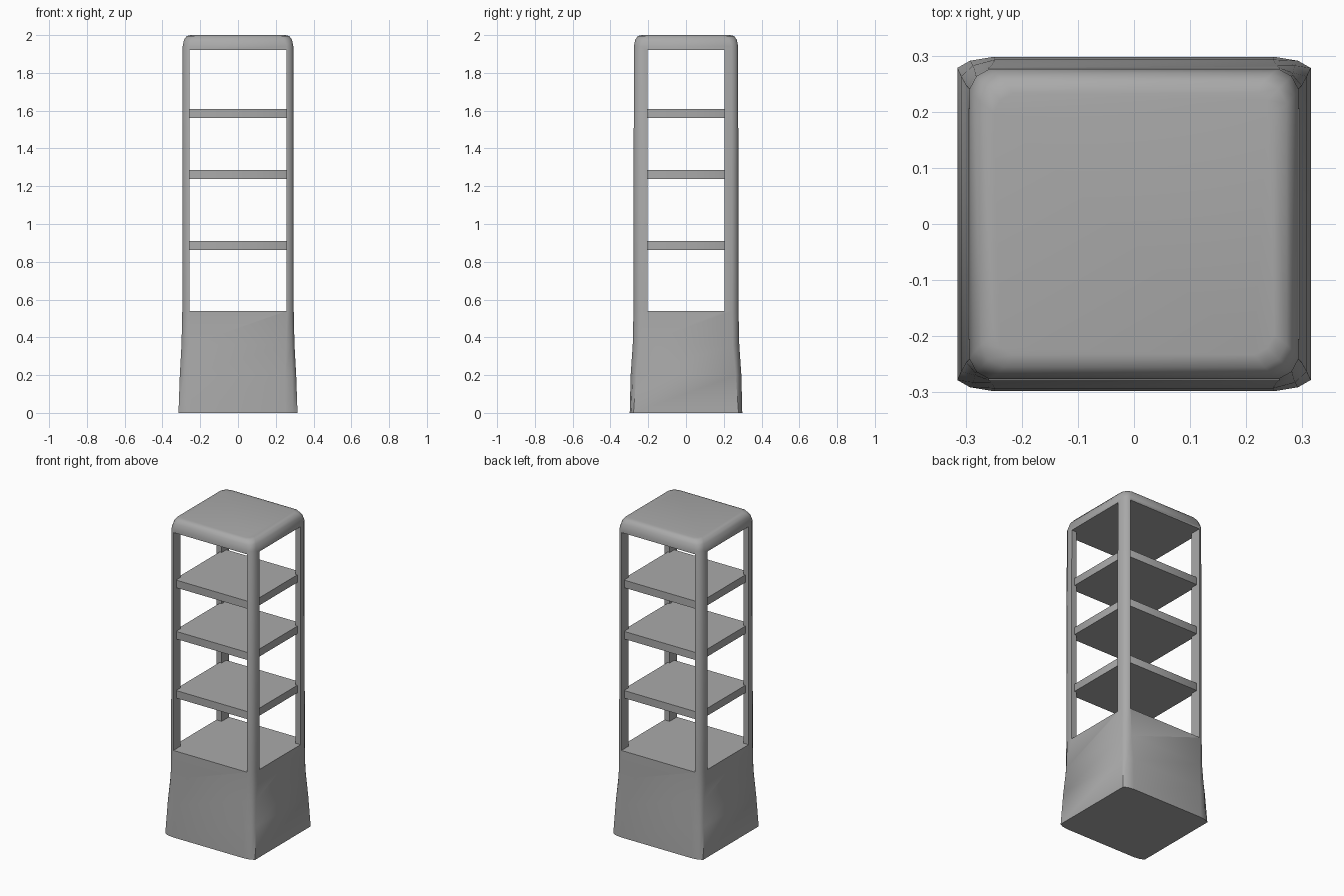
import bpy, bmesh, math

cube = bpy.data.objects.get("Cube")
if cube:
    bpy.data.objects.remove(cube, do_unlink=True)

# Single grey finish
grey = bpy.data.materials.new("grey")
grey.use_nodes = True
colour = (0.4, 0.4, 0.4, 1)
grey.diffuse_color = colour
grey.node_tree.nodes["Principled BSDF"].inputs["Base Color"].default_value = colour


def outline(hx, hy, cx, cy):
    """Rectangle with softened corners, counter-clockwise."""
    corner = [(hx, hy - cy), (hx - cx * 0.35, hy - cy * 0.35), (hx - cx, hy)]
    flip = corner[::-1]
    return (corner + [(-x, y) for x, y in flip]
            + [(-x, -y) for x, y in corner] + [(x, -y) for x, y in flip])


def loft(name, rings):
    """Closed solid through rings of (z, half x, half y, corner x, corner y)."""
    bm = bmesh.new()
    loops = [[bm.verts.new((x, y, z)) for x, y in outline(*size)] for z, *size in rings]
    for low, high in zip(loops, loops[1:]):
        for i in range(len(low)):
            j = (i + 1) % len(low)
            bm.faces.new((low[i], low[j], high[j], high[i]))
    bm.faces.new(loops[0][::-1])
    bm.faces.new(loops[-1])
    mesh = bpy.data.meshes.new(name)
    bm.to_mesh(mesh)
    bm.free()
    ob = bpy.data.objects.new(name, mesh)
    bpy.context.collection.objects.link(ob)
    mesh.materials.append(grey)
    return ob


def smooth(ob):
    bpy.ops.object.select_all(action='DESELECT')
    ob.select_set(True)
    bpy.context.view_layer.objects.active = ob
    bpy.ops.object.shade_smooth_by_angle(angle=math.radians(50))


# Flared plinth, upright posts and rounded lid as one shell
frame = loft("frame", [
    (0, 0.315, 0.298, 0.065, 0.02),
    (0.2, 0.308, 0.293, 0.06, 0.03),
    (0.36, 0.299, 0.282, 0.045, 0.035),
    (0.54, 0.295, 0.278, 0.035, 0.035),
    (1.94, 0.293, 0.276, 0.035, 0.035),
    (1.975, 0.286, 0.269, 0.04, 0.04),
    (1.995, 0.272, 0.255, 0.04, 0.04),
    (2.0, 0.25, 0.233, 0.035, 0.035),
])

# Openings through both directions, leaving four corner posts
FLOOR, CEILING = 0.54, 1.92
for name, hx, hy in (("front_opening", 0.258, 1), ("side_opening", 1, 0.205)):
    bpy.ops.mesh.primitive_cube_add(size=2, location=(0, 0, (FLOOR + CEILING) / 2))
    cutter = bpy.context.object
    cutter.name = name
    cutter.scale = (hx, hy, (CEILING - FLOOR) / 2)
    cutter.data.materials.append(grey)
    bpy.context.view_layer.update()
    cut = frame.modifiers.new(name, 'BOOLEAN')
    cut.operation = 'DIFFERENCE'
    cut.solver = 'EXACT'
    cut.object = cutter
    bpy.context.view_layer.objects.active = frame
    bpy.ops.object.modifier_apply(modifier=name)
    bpy.data.objects.remove(cutter, do_unlink=True)
smooth(frame)

# Three shelves held between the posts
for name, top in (("lower_shelf", 0.91), ("middle_shelf", 1.285), ("upper_shelf", 1.61)):
    shelf = loft(name, [(top - 0.048, 0.272, 0.252, 0.02, 0.02),
                        (top, 0.272, 0.252, 0.02, 0.02)])
    smooth(shelf)
